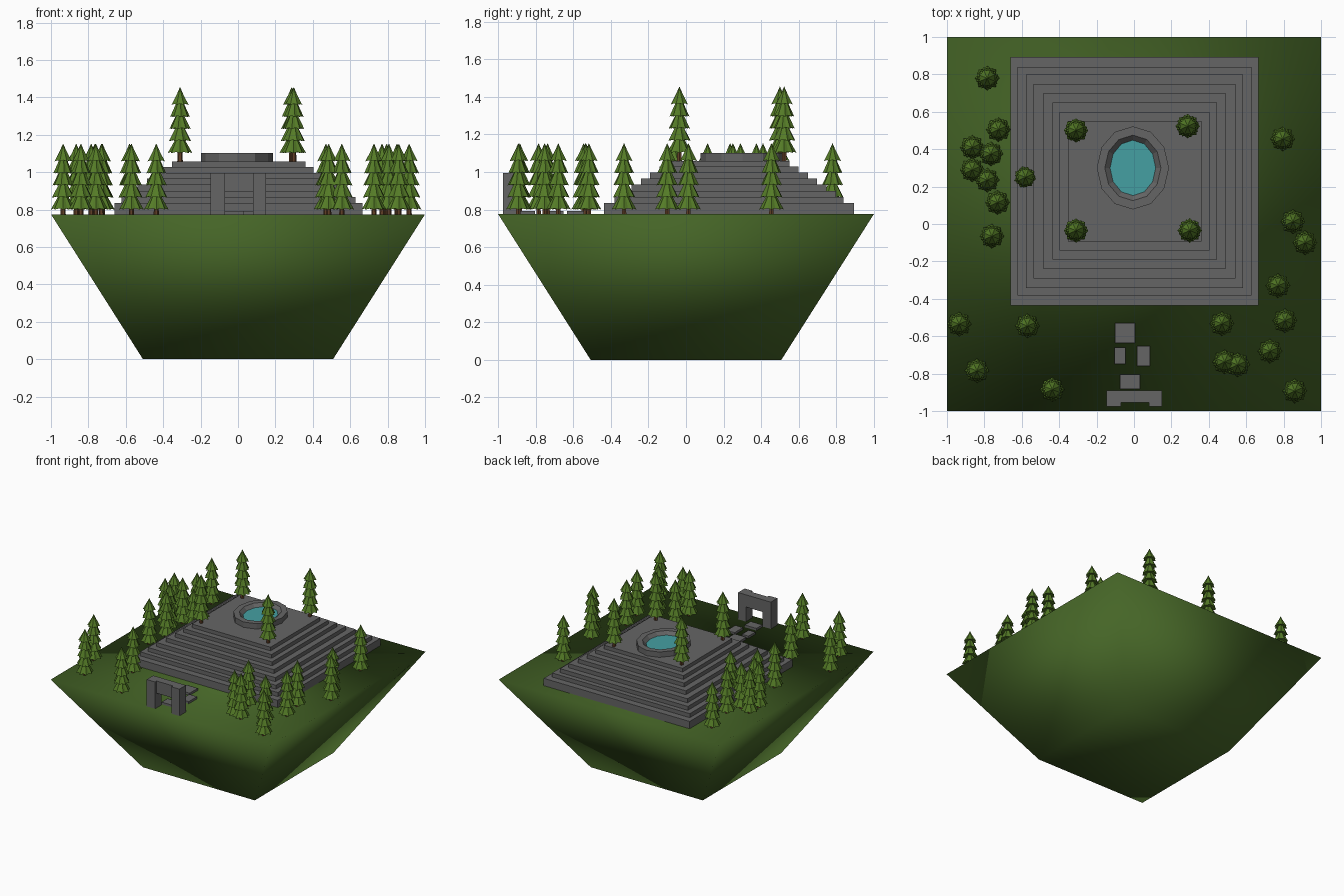
import bpy, bmesh
from math import sin, cos, pi

if "Cube" in bpy.data.objects:
    bpy.data.objects.remove(bpy.data.objects["Cube"])

GROUND, TERRACE = 0.775, 1.058


def material(name, rgb):
    m = bpy.data.materials.new(name)
    m.diffuse_color = (*rgb, 1)
    m.use_nodes = True
    m.node_tree.nodes["Principled BSDF"].inputs["Base Color"].default_value = m.diffuse_color
    return m


GRASS = material("grass", (0.06, 0.13, 0.02))
LEAF = material("leaf", (0.09, 0.2, 0.02))
BARK = material("bark", (0.12, 0.05, 0.02))
STONE = material("stone", (0.13, 0.13, 0.13))
WATER = material("water", (0.06, 0.35, 0.36))


def finish(bm, name, mats, smooth=False):
    bmesh.ops.recalc_face_normals(bm, faces=bm.faces)
    me = bpy.data.meshes.new(name)
    bm.to_mesh(me)
    bm.free()
    for m in mats:
        me.materials.append(m)
    for p in me.polygons:
        p.use_smooth = smooth
    ob = bpy.data.objects.new(name, me)
    bpy.context.collection.objects.link(ob)
    return ob


def skin(bm, rings, cap_start=True, cap_end=True, mat=0):
    """Bridge a list of equal-length point rings into one surface."""
    loops = [[bm.verts.new(p) for p in r] for r in rings]
    n = len(loops[0])
    faces = []
    for a, b in zip(loops, loops[1:]):
        for i in range(n):
            j = (i + 1) % n
            faces.append(bm.faces.new((a[i], a[j], b[j], b[i])))
    if cap_start:
        faces.append(bm.faces.new(loops[0]))
    if cap_end:
        faces.append(bm.faces.new(loops[-1]))
    for f in faces:
        f.material_index = mat


def rect(cx, cy, hx, hy, z):
    return [(cx + sx * hx, cy + sy * hy, z)
            for sx, sy in ((-1, -1), (1, -1), (1, 1), (-1, 1))]


def oval(cx, cy, rx, ry, z, n=12, turn=0.0):
    return [(cx + rx * cos(2 * pi * i / n + turn),
             cy + ry * sin(2 * pi * i / n + turn), z) for i in range(n)]


def box(name, x0, x1, y0, y1, z0, z1):
    bm = bmesh.new()
    c = ((x0 + x1) / 2, (y0 + y1) / 2, (x1 - x0) / 2, (y1 - y0) / 2)
    skin(bm, [rect(*c, z0), rect(*c, z1)])
    return finish(bm, name, [STONE])


# Tapered hill
bm = bmesh.new()
skin(bm, [rect(0, 0, 0.508, 0.508, 0), rect(0, 0, 1, 1, GROUND)])
finish(bm, "hill", [GRASS], smooth=True)

# Stepped stone terrace, one continuous surface
steps = [(0.662, 0.665, 0.835), (0.625, 0.61, 0.868), (0.58, 0.57, 0.90),
         (0.54, 0.52, 0.933), (0.49, 0.468, 0.965), (0.44, 0.42, 0.997),
         (0.40, 0.37, 1.028), (0.357, 0.322, TERRACE)]
rings, z = [], GROUND
for hx, hy, top in steps:
    rings += [rect(0.003, 0.229, hx, hy, z), rect(0.003, 0.229, hx, hy, top)]
    z = top
bm = bmesh.new()
skin(bm, rings)
finish(bm, "stepped_terrace", [STONE])

# Pool rim and water
C = (-0.006, 0.30)
bm = bmesh.new()
skin(bm, [oval(*C, 0.193, 0.222, TERRACE), oval(*C, 0.193, 0.222, 1.102),
          oval(*C, 0.15, 0.175, 1.102), oval(*C, 0.122, 0.148, 1.075)],
     cap_start=False, cap_end=False)
finish(bm, "pool_rim", [STONE])
bm = bmesh.new()
bm.faces.new([bm.verts.new(p) for p in oval(*C, 0.122, 0.148, 1.077)])
finish(bm, "pool_water", [WATER])

# Stone gateway: arch outline extruded, lintel front set back
outline = [(-0.146, GROUND), (-0.146, 0.995), (0.15, 0.995), (0.15, GROUND),
           (0.079, GROUND), (0.079, 0.895), (-0.07, 0.895), (-0.07, GROUND)]
box("gate_post_left", -0.146, -0.07, -0.975, -0.89, GROUND, 0.995)
box("gate_post_right", 0.079, 0.15, -0.975, -0.89, GROUND, 0.995)
box("gate_lintel", -0.07, 0.079, -0.955, -0.89, 0.895, 0.995)

# Stepping stones
for i, s in enumerate([(-0.102, 0.005, -0.635, -0.528), (-0.105, -0.045, -0.748, -0.66),
                       (0.015, 0.085, -0.76, -0.652), (-0.075, 0.031, -0.882, -0.805)]):
    box(f"stepping_stone_{i + 1}", *s, GROUND, 0.793)


# Pine tree: trunk plus five jagged tiers
def star(r, z, turn):
    outer, inner = oval(0, 0, r, r, z, 8, turn), oval(0, 0, r * .8, r * .8, z + .006, 8, turn + pi / 8)
    return [p for pair in zip(outer, inner) for p in pair]


bm = bmesh.new()
skin(bm, [oval(0, 0, 0.015, 0.015, 0, 6), oval(0, 0, 0.012, 0.012, 0.07, 6)], mat=1)
for i in range(5):
    r = 0.066 - 0.0042 * i
    zb = 0.046 + 0.0645 * i
    zt, rt = (0.392, 0.001) if i == 4 else (zb + 0.075, r * 0.36)
    skin(bm, [star(r, zb, 0.3 * i), star(rt, zt, 0.3 * i)])
tree = finish(bm, "pine_tree", [LEAF, BARK])

low = [(-.785, .78), (-.725, .505), (-.865, .41), (-.765, .375), (-.865, .29),
       (-.785, .235), (-.73, .115), (-.58, .25), (-.76, -.065), (-.935, -.535),
       (-.57, -.545), (-.84, -.785), (-.437, -.885), (.795, .455), (.85, .013),
       (.915, -.10), (.77, -.33), (.807, -.517), (.47, -.533), (.727, -.68),
       (.485, -.737), (.555, -.753), (.86, -.893)]
high = [(-.31, .50), (.287, .523), (-.31, -.035), (.298, -.035)]
spots = [(x, y, 0.754) for x, y in low] + [(x, y, TERRACE - 0.002) for x, y in high]
tree.location = spots[0]
for p in spots[1:]:
    t = tree.copy()
    t.location = p
    bpy.context.collection.objects.link(t)
